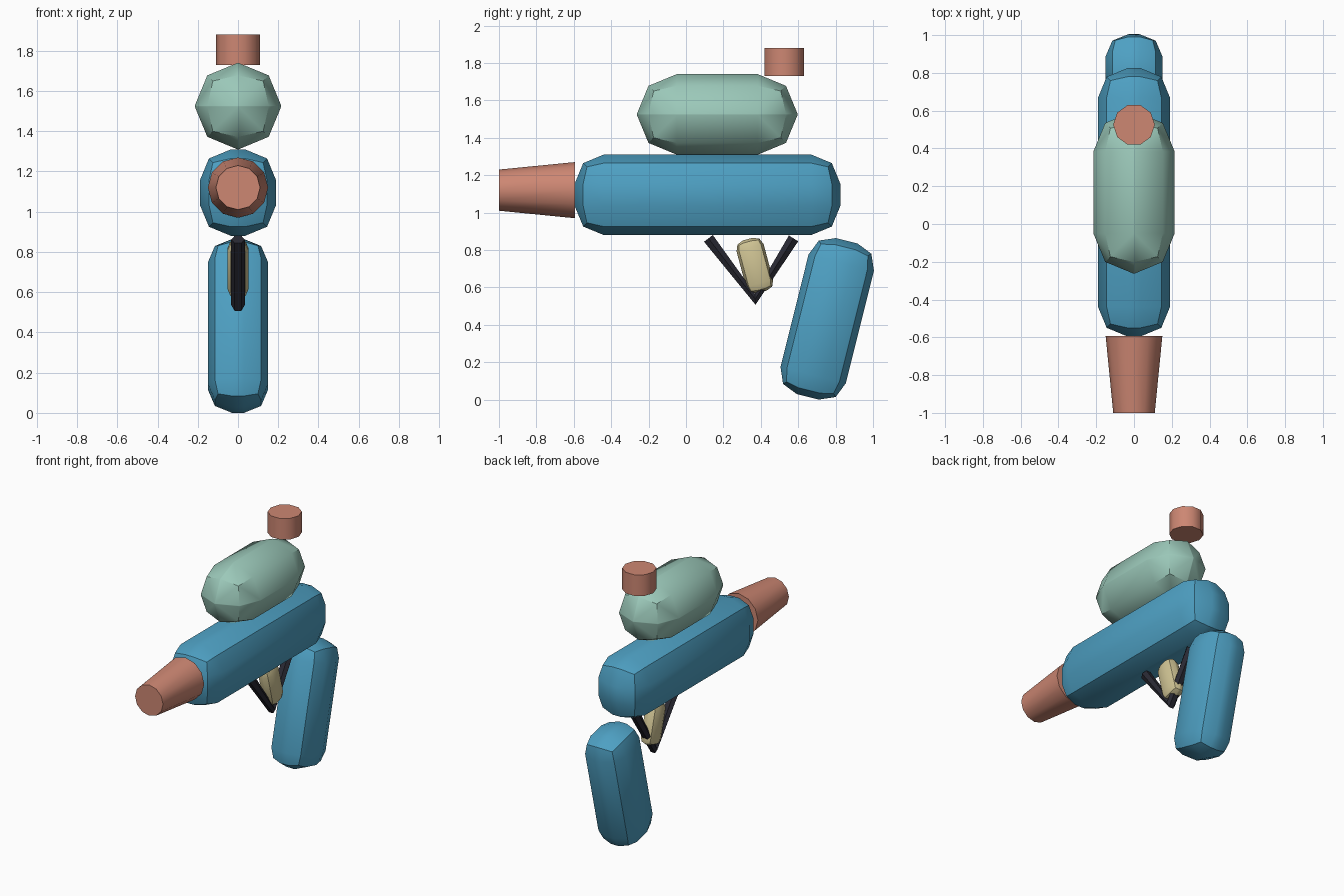
import bpy
import math
from mathutils import Matrix

if "Cube" in bpy.data.objects:
    bpy.data.objects.remove(bpy.data.objects["Cube"])


def material(name, rgb):
    mat = bpy.data.materials.new(name)
    mat.use_nodes = True
    mat.diffuse_color = (*rgb, 1)
    mat.node_tree.nodes["Principled BSDF"].inputs["Base Color"].default_value = (*rgb, 1)
    return mat


blue = material("blue", (0.076, 0.352, 0.546))
mint = material("mint", (0.328, 0.578, 0.485))
salmon = material("salmon", (0.61, 0.242, 0.171))
sand = material("sand", (0.63, 0.552, 0.296))
charcoal = material("charcoal", (0.023, 0.023, 0.034))


def finish(obj, name, mat, angle=35):
    obj.name = name
    obj.data.materials.clear()
    obj.data.materials.append(mat)
    bpy.ops.object.shade_smooth_by_angle(angle=math.radians(angle))
    return obj


def rounded_block(name, mat, center, size, radius, tilt=0, angle=35):
    """Box with two-step rounded edges, tilted about x."""
    bpy.ops.mesh.primitive_cube_add(size=1, location=center,
                                    rotation=(math.radians(tilt), 0, 0))
    obj = bpy.context.object
    obj.data.transform(Matrix.Diagonal((*size, 1)))
    bevel = obj.modifiers.new("rounding", "BEVEL")
    bevel.width = radius
    bevel.segments = 2
    bpy.ops.object.modifier_apply(modifier=bevel.name)
    return finish(obj, name, mat, angle)


def tapered_tube(name, mat, center, r_start, r_end, depth, sides, rotation):
    bpy.ops.mesh.primitive_cone_add(vertices=sides, radius1=r_start, radius2=r_end,
                                    depth=depth, location=center, rotation=rotation)
    return finish(bpy.context.object, name, mat, 40)


# Main body, upper tank and rear grip
rounded_block("body", blue, (0, 0.115, 1.095), (0.38, 1.42, 0.43), 0.155)
rounded_block("tank", mint, (0, 0.167, 1.525), (0.43, 0.86, 0.43), 0.213, angle=46)
rounded_block("grip", blue, (0, 0.755, 0.432), (0.30, 0.36, 0.86), 0.12, tilt=-14)

# Trigger
rounded_block("trigger", sand, (0, 0.368, 0.717), (0.104, 0.15, 0.292), 0.048, tilt=15)

# Nozzle and tank cap
tapered_tube("nozzle", salmon, (0, -0.797, 1.12), 0.15, 0.11, 0.406, 12,
             (math.pi / 2, 0, 0))
tapered_tube("tank_cap", salmon, (0, 0.525, 1.805), 0.11, 0.11, 0.15, 10,
             (0, 0, math.pi / 2))

# Trigger guard: a bent rod in the shape of a V
curve = bpy.data.curves.new("trigger_guard", "CURVE")
curve.dimensions = "3D"
curve.bevel_depth = 0.034
curve.bevel_resolution = 1
curve.use_fill_caps = True
path = curve.splines.new("POLY")
path.points.add(2)
for point, (y, z) in zip(path.points, [(0.12, 0.862), (0.37, 0.537), (0.575, 0.862)]):
    point.co = (0, y, z, 1)
guard = bpy.data.objects.new("trigger_guard", curve)
bpy.context.collection.objects.link(guard)
bpy.ops.object.select_all(action="DESELECT")
guard.select_set(True)
bpy.context.view_layer.objects.active = guard
bpy.ops.object.convert(target="MESH")
finish(bpy.context.object, "trigger_guard", charcoal)
